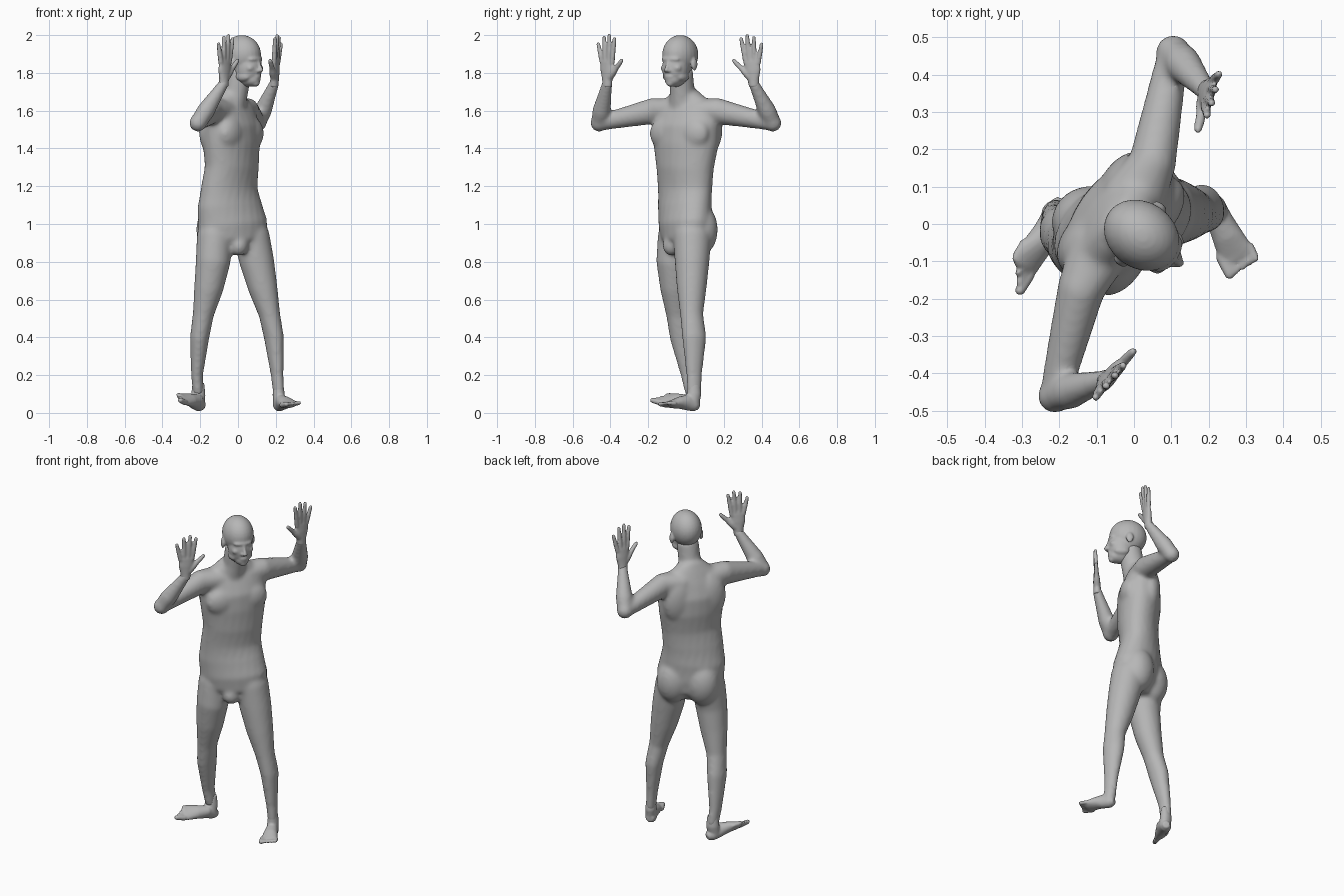
import bpy, bmesh, math
from mathutils import Vector, Matrix

cube = bpy.data.objects.get("Cube")
if cube:
    bpy.data.objects.remove(cube)

bm = bmesh.new()
SIDES = 24
UP = Vector((0, 0, 1))

skin = bpy.data.materials.new("plain grey")
skin.use_nodes = True
grey = (.47, .47, .47, 1)
skin.diffuse_color = grey
skin.node_tree.nodes["Principled BSDF"].inputs["Base Color"].default_value = grey


def finish(name, voxel, relaxing):
    """Fuse the pieces gathered so far into one smooth part."""
    bmesh.ops.recalc_face_normals(bm, faces=bm.faces)
    mesh = bpy.data.meshes.new(name)
    bm.to_mesh(mesh)
    bm.clear()
    mesh.materials.append(skin)
    part = bpy.data.objects.new(name, mesh)
    bpy.context.collection.objects.link(part)
    remesh = part.modifiers.new("fuse", 'REMESH')
    remesh.mode = 'VOXEL'
    remesh.voxel_size = voxel
    remesh.use_smooth_shade = True
    relax = part.modifiers.new("relax", 'SMOOTH')
    relax.factor = .5
    relax.iterations = relaxing


def heading(degrees):
    angle = math.radians(degrees)
    return Vector((math.cos(angle), math.sin(angle), 0))


def loft(rows, sides):
    """Closed tube through rows of (centre, half width, half depth)."""
    rings = []
    for i, (centre, a, b) in enumerate(rows):
        before, after = rows[max(i - 1, 0)][0], rows[min(i + 1, len(rows) - 1)][0]
        along = (after - before).normalized()
        side = sides[i] if isinstance(sides, list) else sides
        side = (side - along * side.dot(along)).normalized()
        other = along.cross(side)
        ring = []
        for k in range(SIDES):
            t = math.tau * k / SIDES
            ring.append(bm.verts.new(centre + side * a * math.cos(t) + other * b * math.sin(t)))
        rings.append(ring)
    for low, high in zip(rings, rings[1:]):
        for k in range(SIDES):
            n = (k + 1) % SIDES
            bm.faces.new((low[k], low[n], high[n], high[k]))
    bm.faces.new(rings[0][::-1])
    bm.faces.new(rings[-1])


def blob(centre, size, yaw=0):
    matrix = Matrix.Translation(centre) @ Matrix.Rotation(math.radians(yaw), 4, 'Z') @ Matrix.Diagonal((*size, 1))
    bmesh.ops.create_uvsphere(bm, u_segments=24, v_segments=16, radius=1, matrix=matrix)


def capsule(start, end, r1, r2):
    middle = (start.lerp(end, .5), r1 * .95, r1 * .95)
    loft([(start, r1, r1), middle, (end, r2, r2)], Vector((1, .3, 0)))
    blob(start, (r1,) * 3)
    blob(end, (r2,) * 3)


def local(origin, yaw):
    """Placer for points given as left, forward and height."""
    left, front = heading(yaw), heading(yaw - 90)
    return lambda l, f, z: Vector((*origin, 0)) + left * l + front * f + UP * z


# Torso, twisting from the hips to the shoulders
torso = [(-.025, -.005, .86, .11, .07, 23), (-.025, -.005, .92, .185, .115, 23),
         (-.028, -.005, 1.0, .195, .126, 25), (-.045, -.006, 1.1, .187, .122, 32),
         (-.045, -.005, 1.2, .174, .114, 43), (-.033, -.005, 1.3, .174, .117, 50),
         (-.035, 0, 1.42, .192, .126, 55), (-.038, 0, 1.52, .2, .122, 55),
         (-.04, 0, 1.6, .185, .092, 55), (-.038, -.004, 1.655, .135, .07, 55),
         (-.025, -.012, 1.7, .075, .064, 54)]
loft([(Vector(r[:3]), r[3], r[4]) for r in torso], [heading(r[5]) for r in torso])
hips = local((-.025, -.005), 23)
chest = local((-.035, 0), 55)
for s in (-1, 1):
    blob(hips(s * .085, -.055, .97), (.098, .088, .135), 23)
    blob(chest(s * .085, .06, 1.48), (.1, .058, .09), 55)
    blob(chest(s * .095, -.055, 1.5), (.095, .06, .14), 55)
blob(hips(0, .075, .885), (.05, .05, .055), 23)

# Neck
loft([(Vector((-.035, -.015, 1.62)), .08, .075), (Vector((-.012, -.02, 1.7)), .064, .067),
      (Vector((.01, -.028, 1.82)), .063, .068)], heading(54))


# Arms: upper arm flowing out of the chest, then forearm up to the wrist
def arm(root, shoulder, elbow, wrist, thumb):
    loft([(root, .085, .06), (shoulder, .064, .07), (shoulder.lerp(elbow, .4), .055, .058),
          (shoulder.lerp(elbow, .8), .046, .047), (elbow, .04, .042)], heading(-35))
    blob(elbow, (.047, .047, .047))
    loft([(elbow, .043, .043), (elbow.lerp(wrist, .3), .05, .048), (elbow.lerp(wrist, .65), .039, .037),
          (wrist, .029, .027), (wrist + UP * .02, .028, .026)], thumb)


right_wrist, right_thumb = Vector((-.075, -.417, 1.745)), Vector((.65, .76, 0))
left_wrist, left_thumb = Vector((.192, .358, 1.745)), Vector((-.3, -.95, 0))
arm(chest(-.07, -.01, 1.605), Vector((-.142, -.175, 1.598)), Vector((-.212, -.46, 1.535)),
    right_wrist, right_thumb)
arm(chest(.07, -.01, 1.605), Vector((.05, .165, 1.598)), Vector((.105, .46, 1.535)),
    left_wrist, left_thumb)

# Legs share one profile of heights and half sizes
profile = [(1.03, .07, .085), (.94, .096, .102), (.8, .092, .092), (.66, .078, .079), (.52, .056, .062),
           (.4, .051, .066), (.2, .032, .043), (.1, .029, .038)]


def leg(path, yaw):
    loft([(Vector((x, y, z)), a, b) for (x, y), (z, a, b) in zip(path, profile)], heading(yaw))


leg([(.055, .03), (.07, .035), (.1, .032), (.132, .03), (.167, .03), (.19, .044), (.207, .043), (.215, .043)], 20)
leg([(-.115, -.038), (-.122, -.047), (-.132, -.066), (-.155, -.058), (-.184, -.043), (-.203, -.02),
     (-.217, .015), (-.21, .033)], -5)
finish("body", .01, 14)

# Head
head = local((.023, -.032), 54)
face = lambda l, f, z, *size: blob(head(l, f, z), size, 54)
face(0, -.003, 1.895, .089, .108, .105)
face(0, .036, 1.825, .071, .077, .1)
face(0, .06, 1.765, .045, .05, .038)
face(0, .088, 1.745, .022, .02, .018)
face(0, .082, 1.872, .058, .03, .018)
face(0, .1, 1.78, .026, .014, .016)
capsule(head(0, .104, 1.862), head(0, .124, 1.815), .009, .012)
for s in (-1, 1):
    face(s * .013, .112, 1.811, .009, .012, .009)
    face(s * .04, .076, 1.825, .024, .026, .022)
    face(s * .048, .035, 1.78, .022, .045, .026)
    face(s * .089, -.008, 1.845, .012, .022, .034)
finish("head", .006, 8)


# Hands: palm, four spread fingers and a thumb
def hand(name, wrist, up, thumb):
    up, thumb = up.normalized(), thumb.normalized()
    at = lambda u, t: wrist + up * u + thumb * t
    loft([(at(-.02, 0), .027, .024), (at(.02, 0), .031, .022), (at(.07, 0), .045, .02),
          (at(.115, 0), .046, .015), (at(.13, 0), .038, .011)], thumb)
    for base, tip, reach in ((-.035, -.062, .208), (-.012, -.022, .243), (.012, .015, .253), (.034, .05, .236)):
        capsule(at(.11, base), at(reach, tip), .0135, .0105)
    capsule(at(.035, .02), at(.08, .062), .02, .014)
    capsule(at(.08, .062), at(.12, .1), .014, .011)
    finish(name, .006, 5)


hand("right_hand", right_wrist, Vector((.06, 0, 1)), right_thumb)
hand("left_hand", left_wrist, Vector((.08, -.08, 1)), left_thumb)


# Feet: heel to ball, then five toes along the big-toe direction
def foot(name, ankle, heel, ball, inner):
    inner = inner.normalized()
    along = (ball - heel).normalized()
    up = inner.cross(along).normalized()
    up = up if up.z > 0 else -up
    at = lambda t, h: heel.lerp(ball, t) + up * h
    loft([(at(-.16, .008), .02, .02), (at(0, .008), .032, .035), (at(.3, .018), .035, .043),
          (at(.65, .012), .042, .032), (at(1, 0), .049, .02), (at(1.12, 0), .044, .014)], inner)
    loft([(ankle + UP * .06, .024, .032), (ankle, .032, .038), (at(.12, .01), .032, .038)], inner)
    for i in range(5):
        base = ball + inner * (.04 - .021 * i) - along * .003 * i
        radius = .0115 if i else .016
        capsule(base, base + along * (.052 - .004 * i), radius, radius * .85)
    finish(name, .006, 5)


foot("left_foot", Vector((.215, .043, .1)), Vector((.214, .047, .034)), Vector((.273, -.08, .046)),
     Vector((-.97, -.2, -.1)))
foot("right_foot", Vector((-.21, .033, .1)), Vector((-.208, .042, .034)), Vector((-.29, -.1, .072)),
     Vector((.25, -.85, -.42)))
